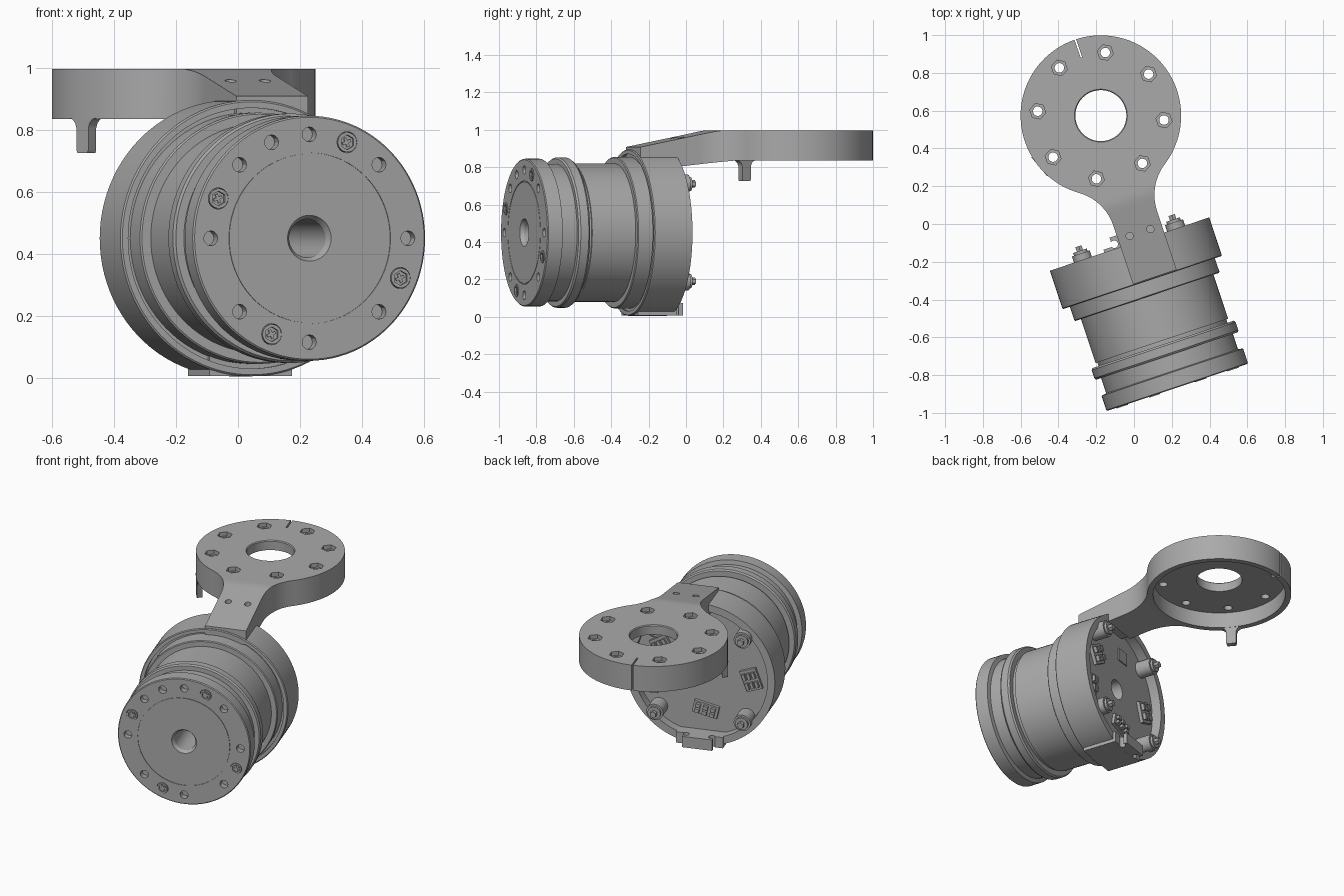
import bpy, bmesh, math
from mathutils import Matrix, Vector

if "Cube" in bpy.data.objects:
    bpy.data.objects.remove(bpy.data.objects["Cube"])

grey = bpy.data.materials.new("machined_grey")
grey.use_nodes = True
colour = (0.4, 0.4, 0.4, 1)
grey.diffuse_color = colour
grey.node_tree.nodes["Principled BSDF"].inputs["Base Color"].default_value = colour

# Motor frame: local y runs along the shaft from the front face, z is up
FRAME = Matrix.Translation((0.23, -0.865, 0.45)) @ Matrix.Rotation(math.radians(18.5), 4, 'Z')
ARM_X, DISC_Y, DISC_R = 0.072, 1.493, 0.425
TOP, BASE = 0.545, 0.385


def rot_y(angle):
    return Matrix.Rotation(angle, 4, 'Y')


def cyl(bm, pos, r, depth, axis='Y', sides=32, r2=None):
    """Cylinder centred on pos."""
    m = Matrix.Translation(pos)
    if axis == 'Y':
        m = m @ Matrix.Rotation(math.pi / 2, 4, 'X')
    bmesh.ops.create_cone(bm, cap_ends=True, segments=sides, radius1=r,
                          radius2=r if r2 is None else r2, depth=depth, matrix=m)


def box(bm, pos, size, turn=Matrix()):
    m = Matrix.Translation(pos) @ turn @ Matrix.Diagonal((*size, 1))
    bmesh.ops.create_cube(bm, size=1, matrix=m)


def lathe(bm, profile, sides=96):
    """Closed profile of (radius, y) swept around the shaft axis."""
    rings = []
    for i in range(sides):
        a = math.tau * i / sides
        rings.append([bm.verts.new((r * math.cos(a), y, r * math.sin(a))) for r, y in profile])
    n = len(profile)
    for i in range(sides):
        p, q = rings[i], rings[(i + 1) % sides]
        for j in range(n):
            k = (j + 1) % n
            bm.faces.new((p[j], p[k], q[k], q[j]))


def finish(name, bm):
    bmesh.ops.recalc_face_normals(bm, faces=bm.faces)
    mesh = bpy.data.meshes.new(name)
    bm.to_mesh(mesh)
    bm.free()
    mesh.transform(FRAME)
    mesh.materials.append(grey)
    ob = bpy.data.objects.new(name, mesh)
    bpy.context.collection.objects.link(ob)
    return ob


def select(ob):
    bpy.ops.object.select_all(action='DESELECT')
    ob.select_set(True)
    bpy.context.view_layer.objects.active = ob


def boolean(ob, bm, operation='DIFFERENCE'):
    tool = finish("cutter", bm)
    tool.hide_render = True
    mod = ob.modifiers.new("cut", 'BOOLEAN')
    mod.operation, mod.object, mod.solver = operation, tool, 'EXACT'
    select(ob)
    bpy.ops.object.modifier_apply(modifier=mod.name)
    bpy.data.objects.remove(tool)


def smooth(ob):
    select(ob)
    bpy.ops.object.shade_smooth_by_angle(angle=math.radians(30))


def polar(r, degrees, y=0.0):
    """Point on the motor face, measured from the top towards local +x."""
    a = math.radians(degrees)
    return Vector((r * math.sin(a), y, r * math.cos(a)))


# Motor body: flange, grooves, barrel, collar and recessed rear housing
bm = bmesh.new()
lathe(bm, [(.062, .02), (.074, 0), (.272, 0), (.272, .004), (.276, .004), (.276, 0),
           (.39, 0), (.395, .005), (.395, .085), (.368, .09), (.368, .175),
           (.395, .175), (.402, .185), (.402, .23), (.395, .24), (.36, .24), (.36, .26),
           (.37, .26), (.37, .505), (.4, .505), (.405, .51), (.405, .61), (.42, .61),
           (.42, .585), (.44, .585), (.445, .59), (.445, .8), (.4, .8), (.4, .74), (.062, .74)])
body = finish("motor_body", bm)

# Bolt holes and hexagonal screw pockets around the flange
bm = bmesh.new()
for deg in [45 * k for k in range(8)] + [-22.5]:
    cyl(bm, polar(.335, deg), .024, .08, sides=12)
SCREWS = [22.5 + 90 * k for k in range(4)]
for deg in SCREWS:
    cyl(bm, polar(.335, deg), .034, .03, sides=24)
boolean(body, bm)
smooth(body)

bm = bmesh.new()
for deg in SCREWS:
    cyl(bm, polar(.335, deg, .006), .032, .02, sides=24)
screws = finish("flange_screws", bm)
bm = bmesh.new()
for deg in SCREWS:
    cyl(bm, polar(.335, deg, -.004), .024, .022, sides=6)
boolean(screws, bm)
smooth(screws)

bm = bmesh.new()
for deg in SCREWS:
    for turn in (0, 90):
        box(bm, polar(.335, deg, .006), (.03, .008, .009), rot_y(math.radians(deg + 45 + turn)))
finish("screw_crosses", bm)

# Rear corner posts with socket heads
corners = [(x, z) for x in (-.26, .26) for z in (-.26, .26)]
bm = bmesh.new()
for x, z in corners:
    cyl(bm, (x, .775, z), .05, .12)
    cyl(bm, (x, .835, z), .038, .03)
posts = finish("rear_posts", bm)
bm = bmesh.new()
for x, z in corners:
    cyl(bm, (x, .85, z), .02, .05, sides=6)
boolean(posts, bm)
smooth(posts)

# Flat foot under the rear housing with a rounded lip and two holes
bm = bmesh.new()
box(bm, (0, .73, -.41), (.28, .27, .068))
bmesh.ops.bevel(bm, geom=[e for e in bm.edges
                          if all(v.co.y > .8 for v in e.verts)
                          and abs(e.verts[0].co.z - e.verts[1].co.z) > .01],
                offset=.05, segments=6, affect='EDGES')
foot = finish("bottom_foot", bm)
bm = bmesh.new()
for x in (-.077, .077):
    cyl(bm, (x, .825, -.41), .02, .2, 'Z', 20)
boolean(foot, bm)
smooth(foot)

# Connectors on the rear board: x, z, width, height, tilt
bm = bmesh.new()
for x, z, w, h, tilt in [(-.29, -.02, .1, .13, 20), (-.02, -.24, .15, .075, -12),
                         (.24, .12, .11, .12, 30), (.29, -.11, .05, .13, 0)]:
    turn = rot_y(math.radians(tilt))
    box(bm, (x, .745, z), (w, .03, h), turn)
    for i in (-1, 0, 1):
        for j in (-1, 1):
            offset = turn @ Vector((i * w * .3, .022, j * h * .22))
            box(bm, Vector((x, .745, z)) + offset, (w * .18, .025, h * .3), turn)
box(bm, (-.06, .741, .25), (.09, .01, .08))
finish("rear_connectors", bm)

# Mounting disc with the sloping, flaring neck joined on
bm = bmesh.new()
cyl(bm, (ARM_X, DISC_Y, (TOP + BASE) / 2), DISC_R, TOP - BASE, 'Z', 128)
arm = finish("mounting_arm", bm)

bm = bmesh.new()
FLARE, START = .27, .92
rows = []
for y in [.592, .79, .8, START] + [START + .029 * k for k in range(1, 9)] + [1.2]:
    d = min(max(y - START, 0), .232)
    w = .122 + FLARE - math.sqrt(FLARE ** 2 - d ** 2)
    top = min(.458 + (y - .592) * .2, TOP)
    low = .37 if y < .8 else min(.352 + (y - .8) * .11, BASE)
    rows.append([bm.verts.new((ARM_X + sx * w, y, z))
                 for sx, z in ((-1, low), (1, low), (1, top), (-1, top))])
for p, q in zip(rows, rows[1:]):
    for j in range(4):
        k = (j + 1) % 4
        bm.faces.new((p[j], p[k], q[k], q[j]))
bm.faces.new(rows[0])
bm.faces.new(rows[-1])
boolean(arm, bm, 'UNION')

# Hollow underside
bm = bmesh.new()
cyl(bm, (ARM_X, DISC_Y, BASE), .39, .2, 'Z', 128)
boolean(arm, bm)

# Centre opening, nut holes, neck holes and the radial slit
nuts = [(ARM_X + .335 * math.cos(a), DISC_Y + .335 * math.sin(a))
        for a in [math.radians(22.5 + 45 * k) for k in range(8)]]
bm = bmesh.new()
cyl(bm, (ARM_X, DISC_Y, TOP), .135, .4, 'Z', 64)
for x, y in nuts:
    cyl(bm, (x, y, TOP), .025, .3, 'Z', 24)
for side in (-1, 1):
    cyl(bm, (ARM_X + side * .058, .84, TOP), .019, .2, 'Z', 20)
box(bm, (ARM_X, DISC_Y + .385, TOP), (.009, .12, .5))
boolean(arm, bm)
bm = bmesh.new()
for x, y in nuts:
    cyl(bm, (x, y, TOP), .043, .05, 'Z', 6)
cyl(bm, (ARM_X, DISC_Y, TOP), .13, .02, 'Z', 64, .15)
boolean(arm, bm)
smooth(arm)

# Locating tab hanging from the rim, flared where it meets the disc
bm = bmesh.new()
angle = math.radians(201.2)
radial = Vector((math.cos(angle), math.sin(angle), 0))
tangent = Vector((-radial.y, radial.x, 0))
centre = Vector((ARM_X, DISC_Y, 0))
right = [(.025, .275), (.03, .285), (.03, .355), (.037, .372), (.05, .383), (.065, .388)]
outline = right + [(-t, z) for t, z in reversed(right)]
loops = [[bm.verts.new(centre + radial * r + tangent * t + Vector((0, 0, z)))
          for t, z in outline] for r in (.391, .424)]
for loop in loops:
    bm.faces.new(loop)
for j in range(len(outline)):
    k = (j + 1) % len(outline)
    bm.faces.new((loops[0][j], loops[0][k], loops[1][k], loops[1][j]))
smooth(finish("locating_tab", bm))
